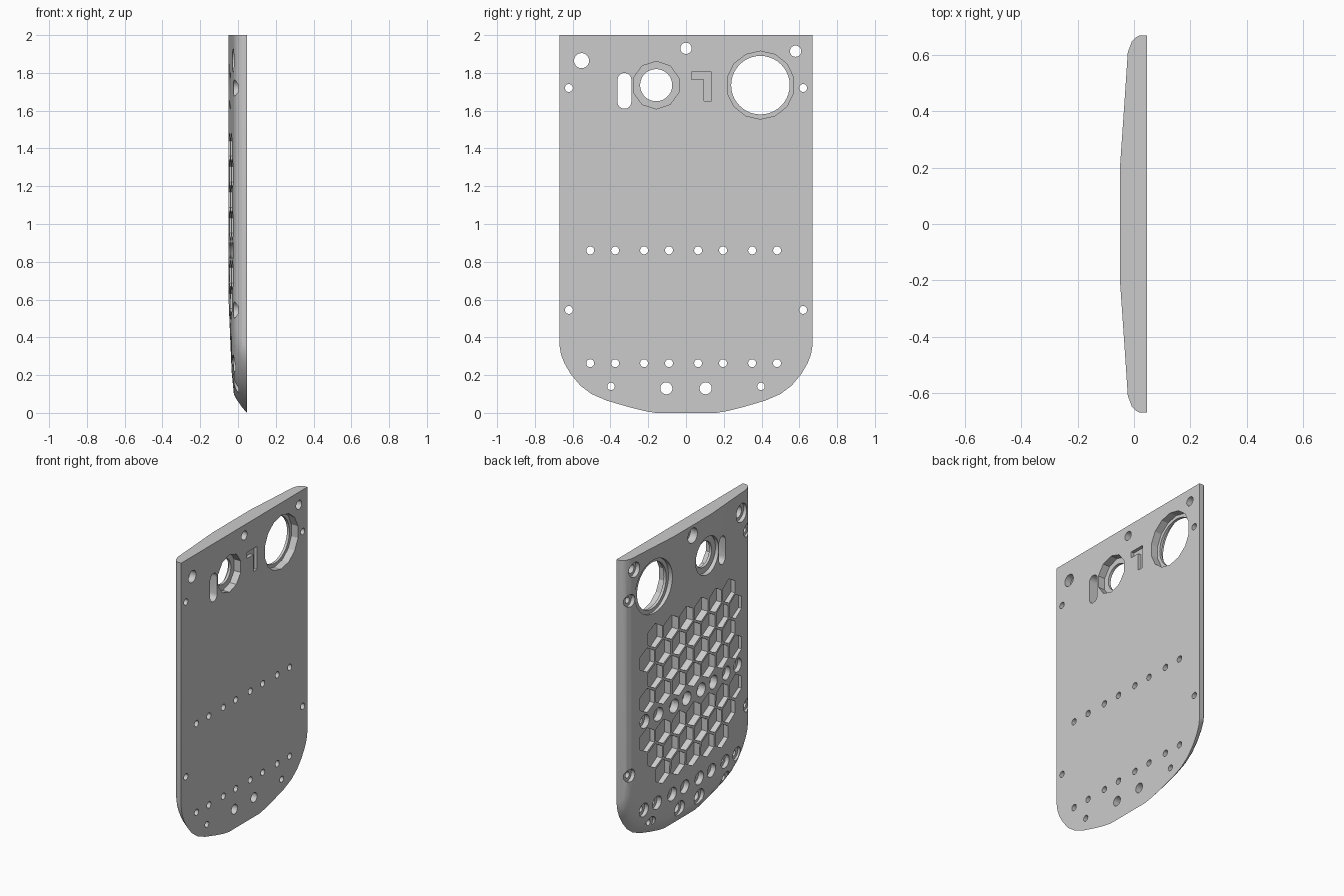
import bpy, bmesh
from math import sin, cos, pi

if "Cube" in bpy.data.objects:
    bpy.data.objects.remove(bpy.data.objects["Cube"])

XF, XB = 0.06, -0.09   # cutter limits beyond the flat face and the domed face


def new_object(name, bm):
    bmesh.ops.recalc_face_normals(bm, faces=bm.faces)
    me = bpy.data.meshes.new(name)
    bm.to_mesh(me)
    bm.free()
    ob = bpy.data.objects.new(name, me)
    bpy.context.collection.objects.link(ob)
    return ob


def prism(bm, pts, x0, x1):
    """Extrude a (y, z) polygon along x."""
    a = [bm.verts.new((x0, y, z)) for y, z in pts]
    b = [bm.verts.new((x1, y, z)) for y, z in pts]
    bm.faces.new(a)
    bm.faces.new(b[::-1])
    for i in range(len(a)):
        j = (i + 1) % len(a)
        bm.faces.new((a[i], b[i], b[j], a[j]))


def disc(y, z, r, n=24):
    return [(y + r * sin(2 * pi * i / n), z + r * cos(2 * pi * i / n)) for i in range(n)]


def slot(y, z0, z1, r, n=8):
    top = [(y + r * cos(pi * i / n), z1 - r + r * sin(pi * i / n)) for i in range(n + 1)]
    return top + [(y - r * cos(pi * i / n), z0 + r - r * sin(pi * i / n)) for i in range(n + 1)]


def cut(target, bm):
    cutter = new_object("cutter", bm)
    cutter.hide_render = True
    mod = target.modifiers.new("cut", 'BOOLEAN')
    mod.operation, mod.solver, mod.object = 'DIFFERENCE', 'EXACT', cutter
    bpy.context.view_layer.objects.active = target
    bpy.ops.object.modifier_apply(modifier=mod.name)
    bpy.data.objects.remove(cutter)


# Plate body: rounded-bottom outline lofted through shrinking rings
half = [(0.16, 0), (0.22, 0.01), (0.3, 0.03), (0.42, 0.065), (0.5, 0.1), (0.56, 0.145),
        (0.61, 0.205), (0.645, 0.265), (0.662, 0.31), (0.67, 0.36), (0.67, 2)]
outline = half + [(-y, z) for y, z in reversed(half)]
rings = [(0.047, 0.67, 0), (0.02, 0.67, 0.032), (0.006, 0.663, 0.052), (-0.008, 0.648, 0.072),
         (-0.022, 0.61, 0.1), (-0.034, 0.43, 0.22), (-0.05, 0.2, 0.6)]
bm = bmesh.new()
loops = [[bm.verts.new((x, y * w / 0.67, zb + z * (2 - zb) / 2)) for y, z in outline]
         for x, w, zb in rings]
n = len(outline)
for a, b in zip(loops, loops[1:]):
    for i in range(n):
        j = (i + 1) % n
        bm.faces.new((a[i], a[j], b[j], b[i]))
bm.faces.new(loops[0])
bm.faces.new(loops[-1][::-1])
bmesh.ops.triangulate(bm, faces=[f for f in bm.faces if len(f.verts) == 4])
plate = new_object("back_plate", bm)

# Screw holes: y, z, through radius, recess radius on the domed side
holes = [(-0.553, 1.865, 0.04, 0.062), (0, 1.93, 0.03, 0.05), (0.58, 1.915, 0.03, 0.05)]
for s in (-1, 1):
    holes += [(s * 0.62, 1.72, 0.021, 0.042), (s * 0.62, 0.545, 0.021, 0.042),
              (s * 0.397, 0.14, 0.02, 0.045), (s * 0.104, 0.13, 0.032, 0.052)]
for z in (0.86, 0.263):
    holes += [(y, z, 0.021, 0.045)
              for y in (-0.507, -0.375, -0.222, -0.09, 0.064, 0.196, 0.35, 0.482)]
# Large round windows: y, z, through radius, recess radius, recess sides
windows = [(-0.158, 1.735, 0.085, 0.126, 10), (0.394, 1.735, 0.155, 0.18, 14)]

# Through holes and slot
bm = bmesh.new()
for y, z, r, _ in holes:
    prism(bm, disc(y, z, r, 20), XB, XF)
for y, z, r, _, _ in windows:
    prism(bm, disc(y, z, r, 40), XB, XF)
prism(bm, slot(-0.326, 1.61, 1.8, 0.037), XB, XF)
cut(plate, bm)

# Recesses in the flat face
bm = bmesh.new()
for y, z, _, r, sides in windows:
    prism(bm, disc(y, z, r, sides), -0.002, XF)
prism(bm, [(0.03, 1.765), (0.095, 1.765), (0.095, 1.65), (0.135, 1.65),
           (0.135, 1.805), (0.03, 1.805)], 0.025, XF)
cut(plate, bm)

# Screw recesses, window rims and honeycomb pockets in the domed face
bm = bmesh.new()
for y, z, _, r in holes:
    prism(bm, disc(y, z, r), XB, 0.002)
for y, z, _, r, _ in windows:
    prism(bm, disc(y, z, r, 40), XB, -0.02)
for z, count in ((1.4, 6), (1.264, 7), (1.128, 6), (0.992, 7), (0.728, 7), (0.592, 6), (0.456, 5)):
    for i in range(count):
        prism(bm, disc((i - (count - 1) / 2) * 0.157 - 0.012, z, 0.081, 6), XB, -0.003)
cut(plate, bm)

# Soft shading on the dome, sharp edges kept
bpy.ops.object.select_all(action='DESELECT')
plate.select_set(True)
bpy.context.view_layer.objects.active = plate
bpy.ops.object.shade_smooth_by_angle(angle=0.4)
